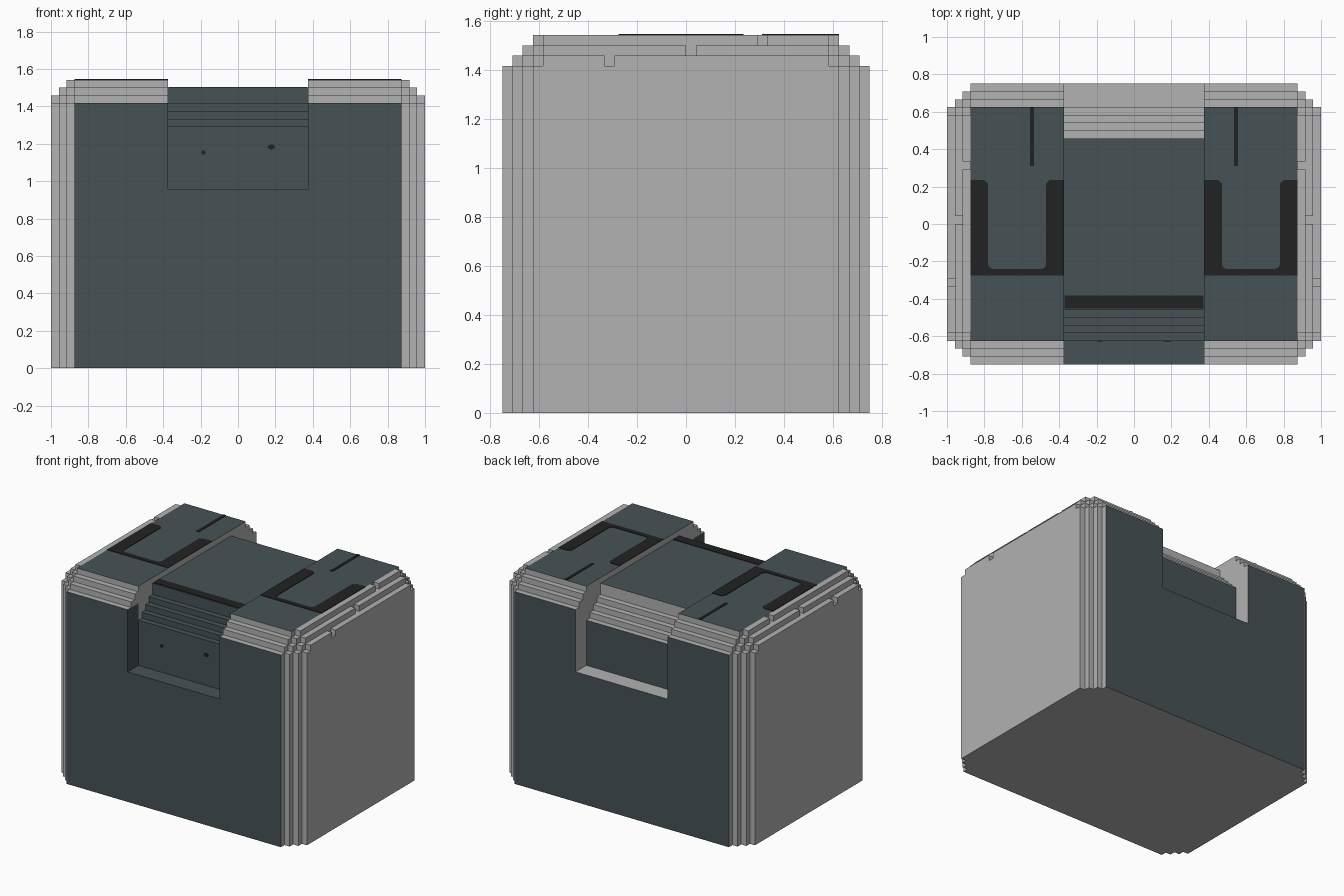
import bpy, bmesh, math

if "Cube" in bpy.data.objects:
    bpy.data.objects.remove(bpy.data.objects["Cube"])

U = 1 / 24            # edge length of one step
NX, NY = 24, 18       # half extents of the body in steps


def material(name, rgb):
    m = bpy.data.materials.new(name)
    m.diffuse_color = (*rgb, 1)
    m.use_nodes = True
    m.node_tree.nodes["Principled BSDF"].inputs["Base Color"].default_value = m.diffuse_color
    return m


GREY = material("light_grey", (0.445, 0.445, 0.445))
SLATE = material("slate", (0.061, 0.084, 0.093))
BLACK = material("near_black", (0.016, 0.016, 0.016))


def height(cx, cy):
    """Top of the body, in steps, over the cell with lower corner cx, cy."""
    if not (-NX <= cx < NX and -NY <= cy < NY):
        return 0
    ax, ay = int(abs(cx + .5)), int(abs(cy + .5))
    # sunken middle band with stepped shoulders
    if ax < 9:
        if ay >= 15:
            return 23
        return 36 if ay < 11 else 45 - ay
    # stepped corners and side rails
    i = max(0, ax - 20)
    k = min(3, 17 - ay - i) if i == 0 else min(3, 4 - i, 17 - ay - i)
    if k < 0:
        return 0
    # one notch in each rail
    if i and cy == {1: 7, 2: 0, 3: -8}[i]:
        k -= 1
    return 34 + k


def top_is_slate(cx, cy):
    ax, ay = abs(cx + .5), abs(cy + .5)
    if ax < 9:
        return cy < 11
    return ax < 21 and ay < 15


def wall_is_slate(cx, cy, dx, dy, z):
    ax, ay = abs(cx + .5), abs(cy + .5)
    if dy:
        if ax < 9:
            return cy < 0 or z < 31           # middle panel and front steps
        return ax < 21 and ay > 17 and z < 34  # main front and back
    inner = 9 < ax < 10 and dx * (cx + .5) < 0
    return inner and cy < -15 and z < 34       # front recess sides


def build_body():
    bm = bmesh.new()

    def quad(pts, slate):
        f = bm.faces.new([bm.verts.new([c * U for c in p]) for p in pts])
        f.material_index = int(slate)

    for cx in range(-NX, NX):
        for cy in range(-NY, NY):
            h = height(cx, cy)
            if not h:
                continue
            x0, x1, y0, y1 = cx, cx + 1, cy, cy + 1
            quad([(x0, y0, h), (x1, y0, h), (x1, y1, h), (x0, y1, h)],
                 top_is_slate(cx, cy))
            quad([(x0, y1, 0), (x1, y1, 0), (x1, y0, 0), (x0, y0, 0)], False)
            sides = {(1, 0): ((x1, y0), (x1, y1)), (-1, 0): ((x0, y1), (x0, y0)),
                     (0, 1): ((x1, y1), (x0, y1)), (0, -1): ((x0, y0), (x1, y0))}
            for (dx, dy), (a, b) in sides.items():
                for z in range(height(cx + dx, cy + dy), h):
                    quad([(*a, z), (*b, z), (*b, z + 1), (*a, z + 1)],
                         wall_is_slate(cx, cy, dx, dy, z))
    # merge the cells into large flat faces
    bmesh.ops.remove_doubles(bm, verts=bm.verts, dist=U * .01)
    bmesh.ops.dissolve_limit(bm, angle_limit=math.radians(2), verts=bm.verts,
                             edges=bm.edges, delimit={'MATERIAL'})
    me = bpy.data.meshes.new("stepped_body")
    bm.to_mesh(me)
    bm.free()
    me.materials.append(GREY)
    me.materials.append(SLATE)
    ob = bpy.data.objects.new("stepped_body", me)
    bpy.context.collection.objects.link(ob)


def plate(name, outline, mirror=True, thick=.004):
    """Thin black marking: outline points in 3D, extruded along the normal."""
    bm = bmesh.new()
    f = bm.faces.new([bm.verts.new(p) for p in outline])
    f.normal_update()
    n = f.normal.copy()
    ext = bmesh.ops.extrude_face_region(bm, geom=[f])
    new = [v for v in ext["geom"] if isinstance(v, bmesh.types.BMVert)]
    bmesh.ops.translate(bm, verts=new, vec=n * thick)
    bmesh.ops.recalc_face_normals(bm, faces=bm.faces)
    me = bpy.data.meshes.new(name)
    bm.to_mesh(me)
    bm.free()
    me.materials.append(BLACK)
    ob = bpy.data.objects.new(name, me)
    bpy.context.collection.objects.link(ob)
    if mirror:
        ob.modifiers.new("mirror", 'MIRROR')


def rect(x0, x1, y0, y1, z):
    return [(x0, y0, z), (x1, y0, z), (x1, y1, z), (x0, y1, z)]


build_body()

# U-shaped markings on the two raised blocks
half = [(.25, -.275), (.25, .235), (.175, .235), (.155, .215),
        (.155, -.215), (.148, -.232), (.13, -.24)]
u_shape = half + [(-x, y) for x, y in reversed(half)]
plate("u_marking", [(x + .625, y, 37 * U) for x, y in u_shape])

# thin lines at the back and the bar across the middle band
plate("back_line", rect(.535, .556, .31, .625, 37 * U))
plate("front_bar", rect(-.372, .372, -.452, -.382, 36 * U), mirror=False)

# two small spots on the recessed front panel
for sx, sz, rx, rz in ((-.185, 1.153, .013, .012), (.178, 1.183, .02, .014)):
    ring = [math.tau * i / 8 for i in range(8)]
    plate("front_spot", [(sx + rx * math.cos(a), -15 * U, sz + rz * math.sin(a))
                         for a in ring], mirror=False)
